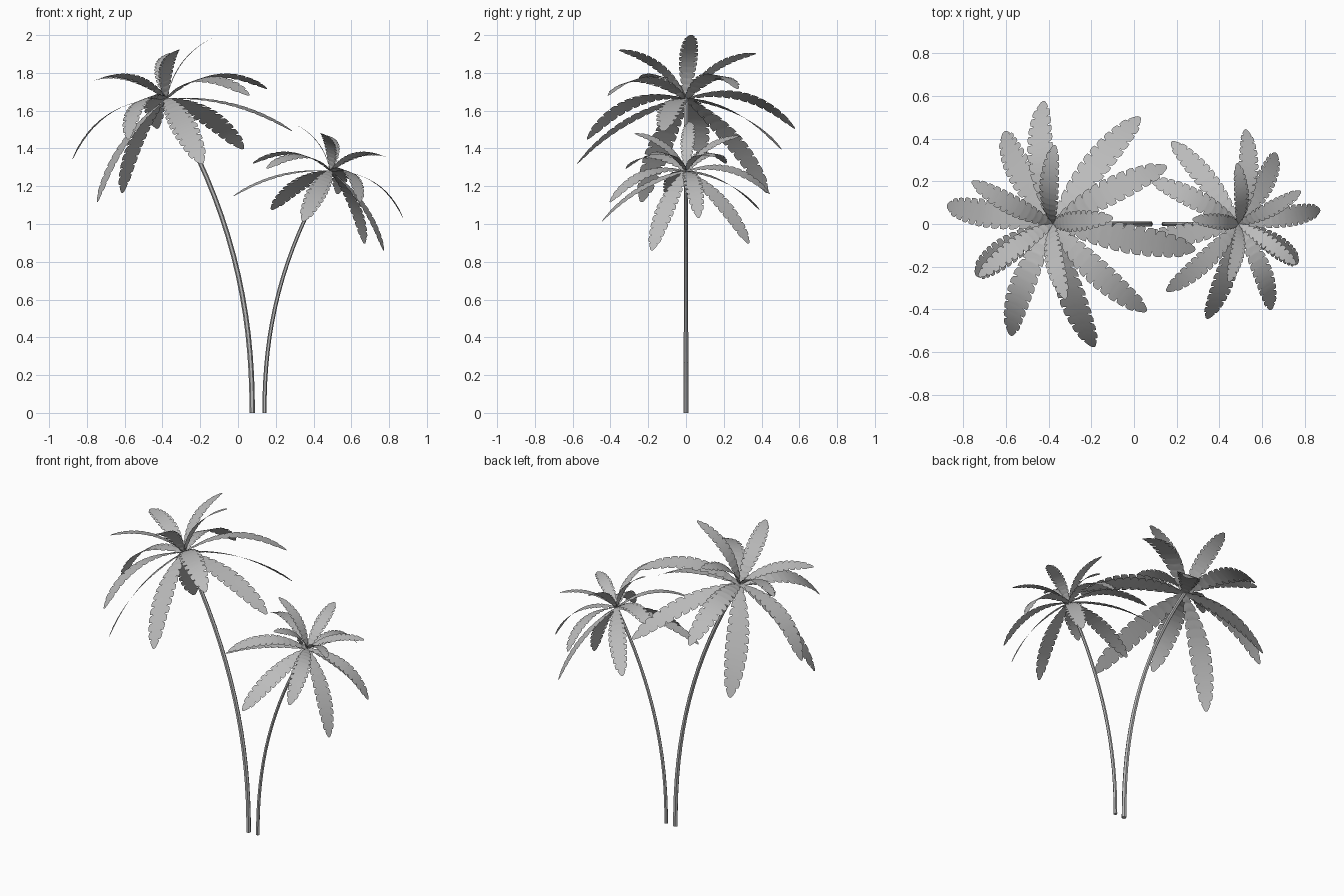
import bpy, bmesh, math
from mathutils import Vector

if "Cube" in bpy.data.objects:
    bpy.data.objects.remove(bpy.data.objects["Cube"])

grey = bpy.data.materials.new("plain_grey")
grey.diffuse_color = (0.5, 0.5, 0.5, 1)
grey.use_nodes = True
grey.node_tree.nodes["Principled BSDF"].inputs["Base Color"].default_value = grey.diffuse_color

TILT = math.radians(20)                       # crown leans with the trunk
AXIS = Vector((-math.sin(TILT), 0, math.cos(TILT)))
E1 = Vector((math.cos(TILT), 0, math.sin(TILT)))
E2 = Vector((0, 1, 0))
HEIGHT, LEAN, RADIUS = 1.665, 0.455, 0.0145
# rings of fronds: azimuth offset, elevation, length, arch, half width
RINGS = {"upper": (4.3, 30, 0.44, 0.13, 0.05),
         "middle": (27.5, -13, 0.6, 0.16, 0.066),
         "lower": (-12, -34, 0.7, 0.08, 0.071)}


def finish(bm, name, smooth):
    me = bpy.data.meshes.new(name)
    bm.to_mesh(me)
    bm.free()
    me.materials.append(grey)
    ob = bpy.data.objects.new(name, me)
    bpy.context.collection.objects.link(ob)
    for p in me.polygons:
        p.use_smooth = smooth
    return ob


def place(v, base_x, s, side):
    """Scale (and mirror) a point of the master tree into the scene."""
    return Vector((base_x + side * s * v.x, s * v.y, s * v.z))


def trunk(name, base_x, s, side, rings=16, n=6):
    bm = bmesh.new()
    loops = []
    for i in range(rings + 1):
        t = i / rings
        c = Vector((-LEAN * t ** 2.2, 0, HEIGHT * t))
        d = Vector((-LEAN * 2.2 * t ** 1.2, 0, HEIGHT)).normalized()
        if i == 0:
            d = Vector((0, 0, 1))
        u = E2.cross(d)
        r = RADIUS * (1 - 0.2 * t)
        loops.append([bm.verts.new(place(
            c + r * (math.cos(a) * u + math.sin(a) * E2), base_x, s, side))
            for a in [2 * math.pi * k / n for k in range(n)]])
    for a, b in zip(loops, loops[1:]):
        for k in range(n):
            bm.faces.new((a[k], a[(k + 1) % n], b[(k + 1) % n], b[k]))
    bm.faces.new(loops[0])
    bm.faces.new(loops[-1])
    bmesh.ops.recalc_face_normals(bm, faces=bm.faces)
    finish(bm, name, False)


def frond(bm, az, elev, length, arch, half, base_x, s, side, teeth=13):
    """Arched flat blade with notched leaflets along both edges."""
    out = math.cos(az) * E1 + math.sin(az) * E2
    chord = math.cos(elev) * out + math.sin(elev) * AXIS
    up = math.cos(elev) * AXIS - math.sin(elev) * out
    across = AXIS.cross(out)
    origin = Vector((-LEAN, 0, HEIGHT))
    rows = []
    for i in range(teeth):
        # notch, leaflet start, leaflet middle, leaflet end
        for f, k in ((0, 0.6), (0.15, 0.92), (0.5, 1.0), (0.9, 0.97)):
            rows.append(((i + f) / teeth, k))
    rows.append((1, 0.4))
    prev = None
    for t, k in rows:
        c = origin + length * (t * chord + arch * 4 * t * (1 - t) * up)
        w = half * k * math.sin(math.pi * (0.05 + 0.84 * t)) ** 0.8
        w *= min(1, math.sqrt(max(0.15, (1 - t) / 0.09)))  # rounded tip
        sweep = length * 0.014 * (k > 0.9) * (1 - t) * chord
        row = [bm.verts.new(place(p, base_x, s, side)) for p in
               (c - w * across + sweep, c, c + w * across + sweep)]
        if prev:
            for j in (0, 1):
                f = [prev[j], row[j], row[j + 1], prev[j + 1]]
                bm.faces.new(f if side < 0 else f[::-1])
        prev = row


# two trees: the small one is the mirrored, scaled copy of the large one
for label, base_x, s, side in (("large", 0.075, 1.0, 1), ("small", 0.14, 0.77, -1)):
    trunk(label + "_trunk", base_x, s, side)
    for ring, (off, elev, length, arch, half) in RINGS.items():
        bm = bmesh.new()
        for i in range(5):
            frond(bm, math.radians(off + 72 * i), math.radians(elev),
                  length, arch, half, base_x, s, side)
        finish(bm, f"{label}_{ring}_fronds", True)
